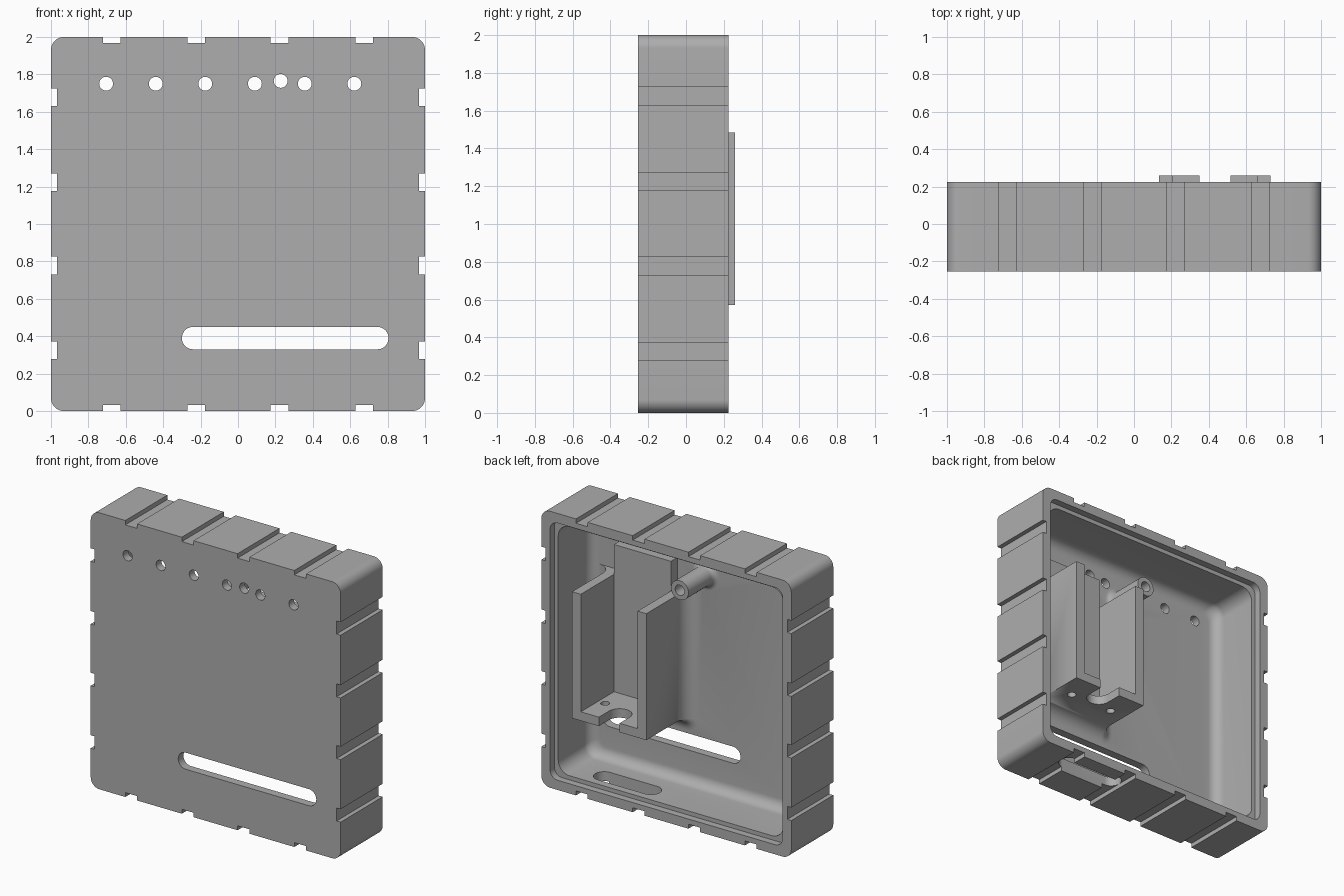
import bpy, bmesh, math
from mathutils import Vector, Matrix

if "Cube" in bpy.data.objects:
    bpy.data.objects.remove(bpy.data.objects["Cube"])

FRONT, BACK, PLATE = -0.255, 0.225, -0.195   # front face, back rim, inside of the front plate

grey = bpy.data.materials.new("mid_grey")
grey.diffuse_color = (0.42, 0.42, 0.42, 1)
grey.use_nodes = True
grey.node_tree.nodes["Principled BSDF"].inputs["Base Color"].default_value = grey.diffuse_color


def rounded(x0, x1, z0, z1, r, n=10):
    """Rounded rectangle outline in 2D."""
    pts = []
    for cx, cz, a in ((x1 - r, z1 - r, 0), (x0 + r, z1 - r, 90), (x0 + r, z0 + r, 180), (x1 - r, z0 + r, 270)):
        for i in range(n + 1):
            t = math.radians(a + 90 * i / n)
            pts.append((cx + r * math.cos(t), cz + r * math.sin(t)))
    return pts


def loft(name, rings):
    """Solid through outlines (x, z) set at given y depths."""
    bm = bmesh.new()
    loops = [[bm.verts.new((x, y, z)) for x, z in pts] for y, pts in rings]
    for a, b in zip(loops, loops[1:]):
        for i in range(len(a)):
            j = (i + 1) % len(a)
            bm.faces.new((a[i], a[j], b[j], b[i]))
    bm.faces.new(loops[0])
    bm.faces.new(loops[-1])
    bmesh.ops.remove_doubles(bm, verts=bm.verts, dist=1e-5)
    bmesh.ops.recalc_face_normals(bm, faces=bm.faces)
    me = bpy.data.meshes.new(name)
    bm.to_mesh(me)
    bm.free()
    ob = bpy.data.objects.new(name, me)
    bpy.context.collection.objects.link(ob)
    me.materials.append(grey)
    return ob


def box(name, x0, x1, y0, y1, z0, z1):
    pts = [(x0, z0), (x1, z0), (x1, z1), (x0, z1)]
    return loft(name, [(y0, pts), (y1, pts)])


def circle(x, z, r, n=32):
    return [(x + r * math.cos(2 * math.pi * i / n), z + r * math.sin(2 * math.pi * i / n)) for i in range(n)]


def rod(name, x, z, r, y0, y1):
    return loft(name, [(y0, circle(x, z, r)), (y1, circle(x, z, r))])


def stadium(name, x0, x1, z0, z1, y0, y1):
    r = min(x1 - x0, z1 - z0) / 2 - 1e-4
    pts = rounded(x0, x1, z0, z1, r)
    return loft(name, [(y0, pts), (y1, pts)])


def stand_up(ob):
    """Turn a solid made along y so that it runs along z: (x, y, z) -> (x, z, y)."""
    for v in ob.data.vertices:
        v.co = Vector((v.co.x, v.co.z, v.co.y))
    ob.data.flip_normals()
    return ob


def combine(target, tool, op):
    mod = target.modifiers.new(op, 'BOOLEAN')
    mod.operation, mod.object, mod.solver = op, tool, 'EXACT'
    bpy.context.view_layer.objects.active = target
    bpy.ops.object.modifier_apply(modifier=mod.name)
    bpy.data.objects.remove(tool)


def cut(target, tool):
    combine(target, tool, 'DIFFERENCE')


def square(inset, r):
    return rounded(-1 + inset, 1 - inset, inset, 2 - inset, r)


# Outer shell
shell = loft("housing", [(FRONT, square(0, .07)), (BACK, square(0, .07))])

# Stepped cavity, rounded where the walls meet the front plate
R = 0.075
rings = [(.4, square(.07, .06)), (.175, square(.07, .06)), (.175, square(.10, .09))]
for i in range(9):
    t = math.radians(90 * i / 8)
    inset = .10 + R * (1 - math.cos(t))
    rings.append((PLATE + R - R * math.sin(t), square(inset, .09 - .4 * (inset - .10))))
cut(shell, loft("cavity_cutter", rings))

# Bracket block, flared where it grows out of the front plate
R = 0.1
rings = []
for i in range(9):
    t = math.radians(90 * i / 8)
    e = R * (1 - math.sin(t))
    arc = [(math.cos(math.radians(a)), math.sin(math.radians(a))) for a in range(180, 271, 15)]
    pts = [(.73 + e, 1.485), (.135 - e, 1.485)]
    pts += [(.135 + e * (c if e > .001 else 0), .57 + e * s) for c, s in arc] if e > .001 else [(.135, .57)] * 7
    pts += [(.73 - e * c, .57 + e * s) for c, s in reversed(arc)] if e > .001 else [(.73, .57)] * 7
    rings.append((PLATE + R - R * math.cos(t), pts))
rings.insert(0, (PLATE - .02, rings[0][1]))
rings.append((.26, rings[-1][1]))
bracket = loft("bracket", rings)
cut(bracket, box("bay_cutter", .205, .66, -.12, .4, .635, 1.6))

# U notch and two screw holes in the bracket floor
cut(bracket, stand_up(stadium("notch_cutter", .35, .515, .06, .5, .5, .65)))
for x in (.26, .605):
    cut(bracket, stand_up(rod("screw_cutter", x, .06, .03, .5, .65)))
combine(shell, bracket, 'UNION')

# Raised pad behind the bracket bay
combine(shell, box("pad", .205, .66, PLATE - .02, -.12, 1.0, 1.70), 'UNION')

# Hollow boss with a flared foot
bx, bz = -.02, 1.635
rings = [(PLATE - .02, circle(bx, bz, .11))]
for i in range(7):
    t = math.radians(90 * i / 6)
    rings.append((PLATE + .04 * (1 - math.cos(t)), circle(bx, bz, .07 + .04 * (1 - math.sin(t)))))
rings.append((.10, circle(bx, bz, .07)))
combine(shell, loft("boss", rings), 'UNION')
cut(shell, rod("bore_cutter", bx, bz, .037, -.15, .3))

# Grooves round all four sides
for k in (-.676, -.224, .222, .676):
    for z in (0, 2):
        cut(shell, box("groove_cutter", k - .047, k + .047, -.5, .5, z - .032, z + .032))
    for x in (-1, 1):
        cut(shell, box("groove_cutter", x - .032, x + .032, -.5, .5, 1.002 + k - .047, 1.002 + k + .047))

# Indicator holes and long slot in the front plate
for x, z in ((-.705, 1.75), (-.44, 1.75), (-.175, 1.75), (.09, 1.75), (.228, 1.765), (.357, 1.75), (.622, 1.75)):
    cut(shell, rod("hole_cutter", x, z, .037, -.4, -.14))
cut(shell, stadium("slot_cutter", -.30, .805, .33, .45, -.4, -.14))

# Cable slot through the bottom wall
cut(shell, stand_up(stadium("cable_cutter", .175, .69, -.02, .12, -.2, .2)))

# Smooth curves, sharp edges
bpy.ops.object.select_all(action='DESELECT')
shell.select_set(True)
bpy.context.view_layer.objects.active = shell
bpy.ops.object.shade_smooth_by_angle(angle=math.radians(30))
